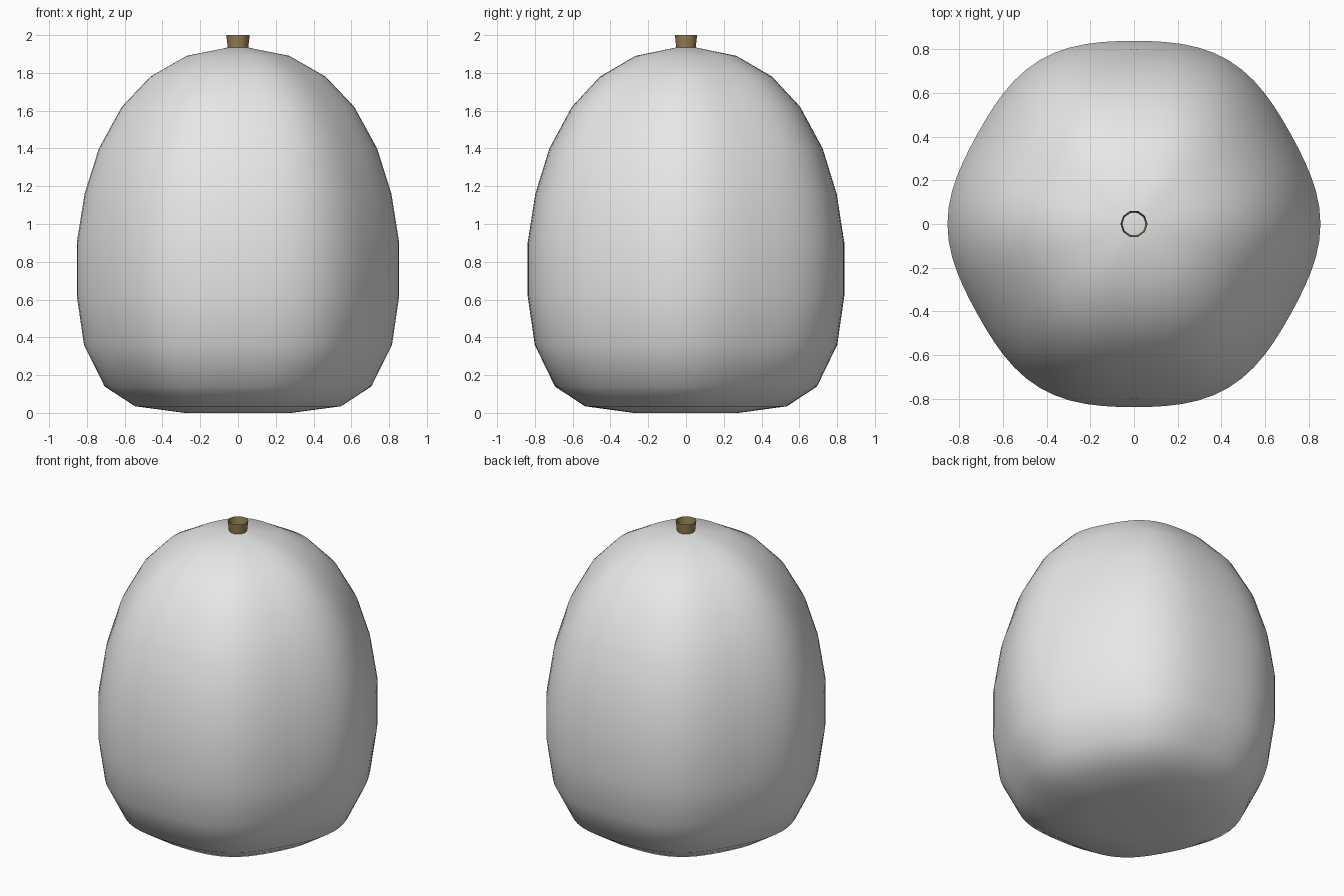
import bpy, bmesh, math

if "Cube" in bpy.data.objects:
    bpy.data.objects.remove(bpy.data.objects["Cube"])


def material(name, rgb):
    m = bpy.data.materials.new(name)
    m.diffuse_color = (*rgb, 1)
    m.use_nodes = True
    m.node_tree.nodes["Principled BSDF"].inputs["Base Color"].default_value = m.diffuse_color
    return m


def wobble(a):
    # softly six-lobed cross-section, slightly wider along x
    return 1 + 0.018 * math.cos(6 * a) - 0.009 * math.cos(2 * a)


def lathe(name, profile, sides, mat, shape=lambda a: 1, caps=True):
    bm = bmesh.new()
    rings = []
    for r, z in profile:
        ring = []
        for i in range(sides):
            a = 2 * math.pi * i / sides
            k = r * shape(a)
            ring.append(bm.verts.new((k * math.cos(a), k * math.sin(a), z)))
        rings.append(ring)
    for low, high in zip(rings, rings[1:]):
        for i in range(sides):
            j = (i + 1) % sides
            bm.faces.new((low[i], low[j], high[j], high[i]))
    if caps:
        bm.faces.new(rings[0][::-1])
        bm.faces.new(rings[-1])
    mesh = bpy.data.meshes.new(name)
    bm.to_mesh(mesh)
    bm.free()
    mesh.materials.append(mat)
    obj = bpy.data.objects.new(name, mesh)
    bpy.context.collection.objects.link(obj)
    return obj


def smooth(obj, degrees):
    bpy.ops.object.select_all(action='DESELECT')
    obj.select_set(True)
    bpy.context.view_layer.objects.active = obj
    bpy.ops.object.shade_smooth_by_angle(angle=math.radians(degrees))


grey = material("grey skin", (0.8, 0.8, 0.8))
brown = material("brown stem", (0.31, 0.22, 0.09))

# Egg-shaped body: half-width, height
body_profile = [(0.28, 0.0), (0.54, 0.035), (0.70, 0.14), (0.808, 0.36),
                (0.846, 0.62), (0.846, 0.90), (0.805, 1.16), (0.73, 1.40),
                (0.61, 1.62), (0.46, 1.78), (0.27, 1.89), (0.05, 1.935)]
body = lathe("body", body_profile, 72, grey, wobble)
smooth(body, 60)

# Short open stem, flaring upwards
stem = lathe("stem", [(0.053, 1.925), (0.062, 2.0)], 10, brown, caps=False)
smooth(stem, 60)
